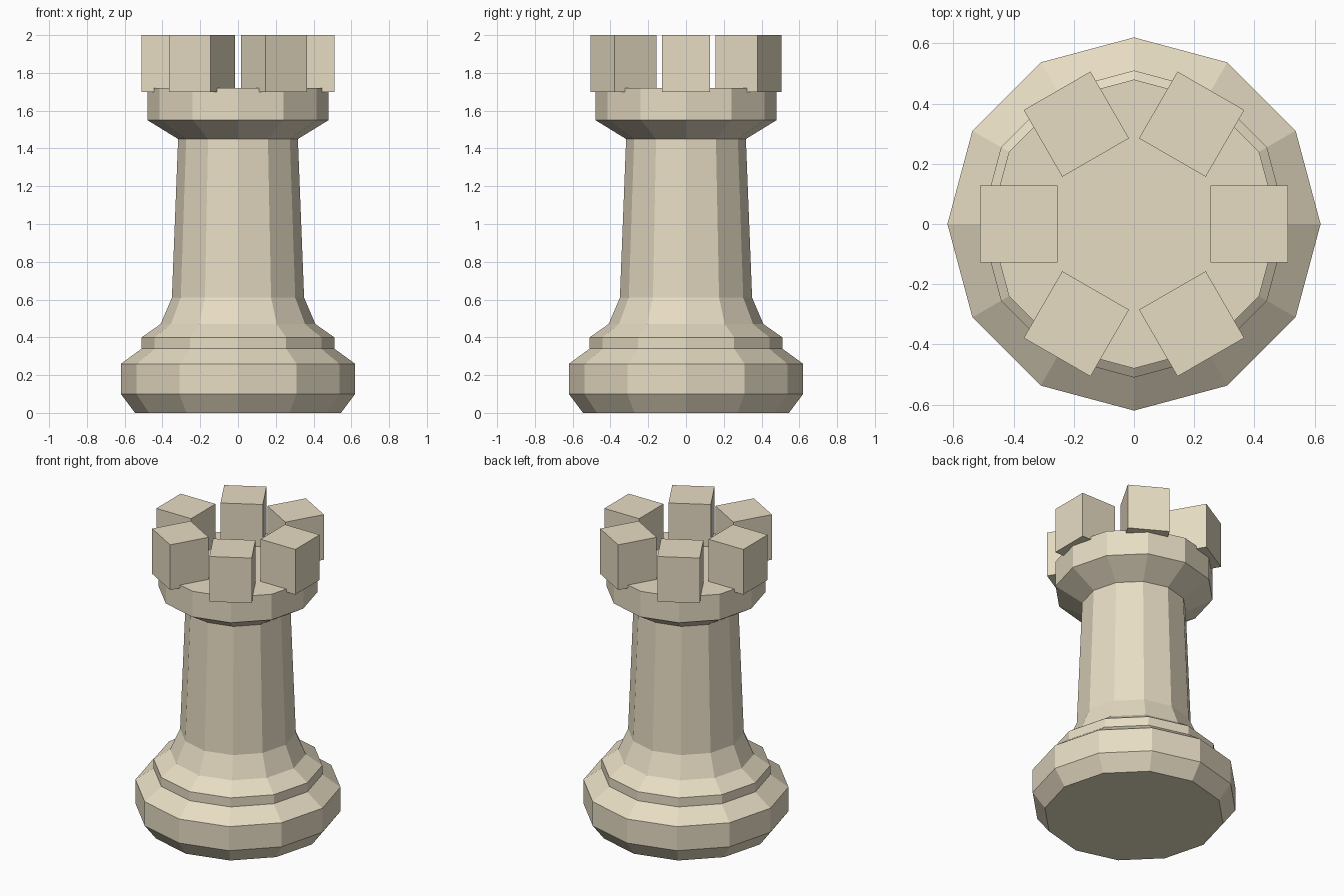
import bpy, bmesh
from math import cos, sin, pi, radians
from mathutils import Matrix

if "Cube" in bpy.data.objects:
    bpy.data.objects.remove(bpy.data.objects["Cube"])

SIDES = 12
ivory = bpy.data.materials.new("ivory")
ivory.diffuse_color = (0.80, 0.72, 0.55, 1)
ivory.use_nodes = True
ivory.node_tree.nodes["Principled BSDF"].inputs["Base Color"].default_value = ivory.diffuse_color


def finish(name, bm):
    bmesh.ops.recalc_face_normals(bm, faces=bm.faces)
    mesh = bpy.data.meshes.new(name)
    bm.to_mesh(mesh)
    bm.free()
    mesh.materials.append(ivory)
    obj = bpy.data.objects.new(name, mesh)
    bpy.context.collection.objects.link(obj)
    return obj


def lathe(name, profile):
    """Closed, flat-faced turned solid from (radius, height) points."""
    bm = bmesh.new()
    rings = [[bm.verts.new((r * cos(2 * pi * i / SIDES), r * sin(2 * pi * i / SIDES), z))
              for i in range(SIDES)] for r, z in profile]
    for low, high in zip(rings, rings[1:]):
        for i in range(SIDES):
            j = (i + 1) % SIDES
            bm.faces.new((low[i], low[j], high[j], high[i]))
    bm.faces.new(rings[0][::-1])
    bm.faces.new(rings[-1])
    return finish(name, bm)


# Turned body: stepped foot, tapering shaft and flared collar
lathe("tower_body", [(0.545, 0), (0.62, 0.10), (0.62, 0.26), (0.51, 0.34),
                     (0.51, 0.40), (0.41, 0.47), (0.35, 0.61), (0.317, 1.45),
                     (0.48, 1.55), (0.48, 1.72)])

# Six battlement blocks around the rim, slightly overhanging and sunk into it
for k in range(6):
    bm = bmesh.new()
    place = (Matrix.Rotation(radians(60 * k), 4, 'Z')
             @ Matrix.Translation((0.383, 0, 1.85))
             @ Matrix.Diagonal((0.256, 0.256, 0.30, 1)))
    bmesh.ops.create_cube(bm, size=1, matrix=place)
    finish(f"battlement_{k + 1}", bm)
